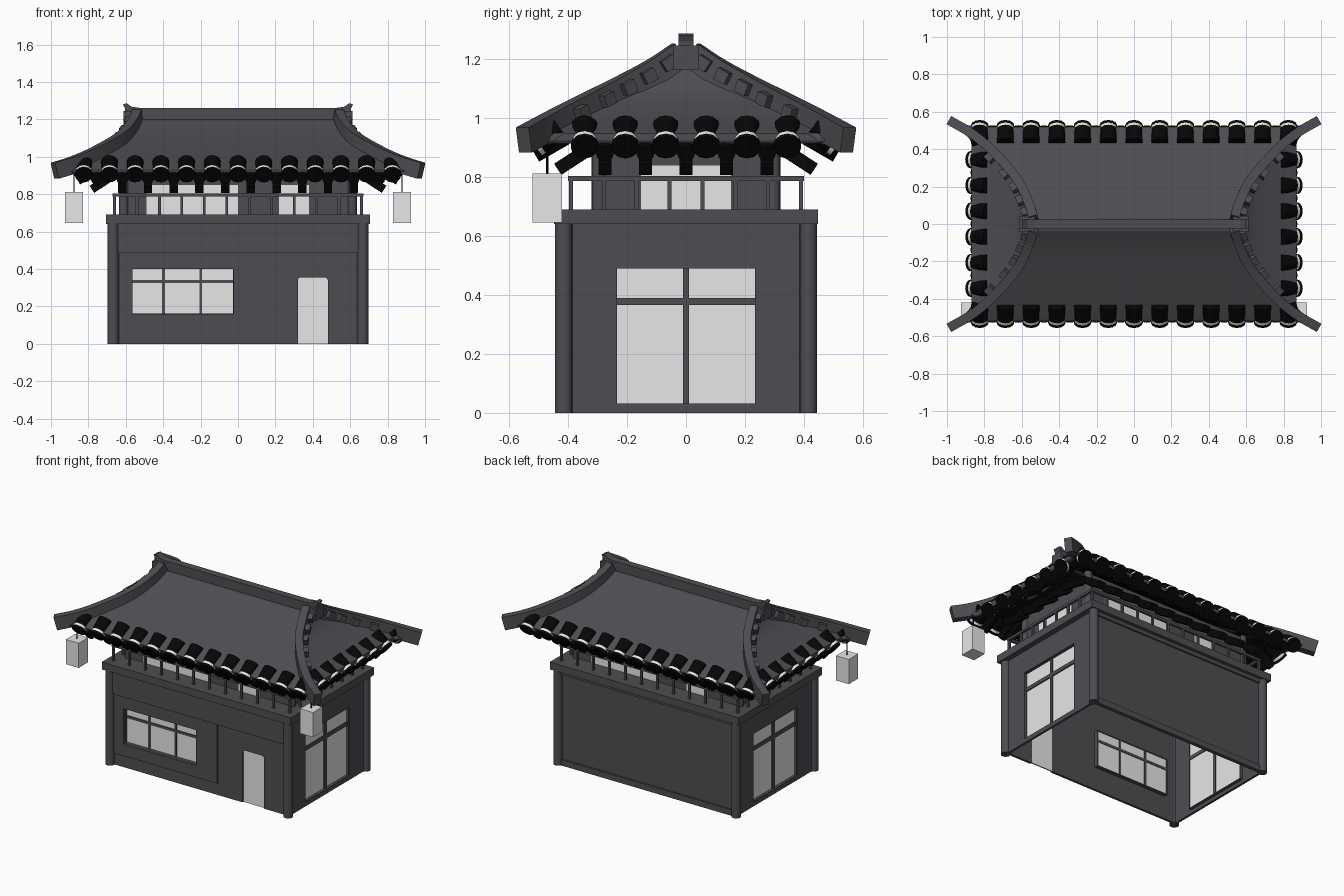
import bpy, bmesh, math
from mathutils import Matrix, Vector

if "Cube" in bpy.data.objects:
    bpy.data.objects.remove(bpy.data.objects["Cube"])


def material(name, rgb):
    m = bpy.data.materials.new(name)
    m.diffuse_color = (*rgb, 1)
    m.use_nodes = True
    m.node_tree.nodes["Principled BSDF"].inputs["Base Color"].default_value = m.diffuse_color
    return m


GREY = material("charcoal grey", (0.076, 0.073, 0.083))
BLACK = material("black tile", (0.002, 0.002, 0.002))
LIGHT = material("pale glass", (0.80, 0.80, 0.80))
T = Matrix.Translation


class Part:
    """Collects primitives into one named object."""
    def __init__(self, name, mat):
        self.name, self.mat, self.bm = name, mat, bmesh.new()

    def box(self, x0, x1, y0, y1, z0, z1):
        m = T(((x0 + x1) / 2, (y0 + y1) / 2, (z0 + z1) / 2))
        return self.cube(m, (x1 - x0, y1 - y0, z1 - z0))

    def cube(self, matrix, size):
        bmesh.ops.create_cube(self.bm, size=1, matrix=matrix @ Matrix.Diagonal((*size, 1)))
        return self

    def rod(self, a, b, r, n=12):
        a, b = Vector(a), Vector(b)
        m = T((a + b) / 2) @ (b - a).to_track_quat('Z', 'Y').to_matrix().to_4x4()
        bmesh.ops.create_cone(self.bm, cap_ends=True, segments=n, radius1=r, radius2=r,
                              depth=(b - a).length, matrix=m)
        return self

    def loft(self, rings, caps=True):
        vs = [[self.bm.verts.new(p) for p in r] for r in rings]
        n = len(vs[0])
        for a, b in zip(vs, vs[1:]):
            for i in range(n):
                self.bm.faces.new((a[i], a[(i + 1) % n], b[(i + 1) % n], b[i]))
        if caps:
            self.bm.faces.new(vs[0])
            self.bm.faces.new(vs[-1])
        return self

    def done(self, smooth=None):
        bmesh.ops.recalc_face_normals(self.bm, faces=self.bm.faces)
        me = bpy.data.meshes.new(self.name)
        self.bm.to_mesh(me)
        me.materials.append(self.mat)
        ob = bpy.data.objects.new(self.name, me)
        bpy.context.collection.objects.link(ob)
        if smooth:
            bpy.ops.object.select_all(action='DESELECT')
            ob.select_set(True)
            bpy.context.view_layer.objects.active = ob
            bpy.ops.object.shade_smooth_by_angle(angle=math.radians(smooth))
        return ob


SIGNS = [(sx, sy) for sx in (-1, 1) for sy in (-1, 1)]

# ground floor walls, built around their openings
walls = Part("ground_floor_walls", GREY)
glass = Part("window_panes", LIGHT)
bars = Part("window_bars", GREY)
F0, F1 = -0.408, -0.392
for x0, x1, hx0, hx1, hz0, hz1, gy in ((-0.67, 0.135, -0.565, -0.025, 0.16, 0.4, -0.375),
                                       (0.135, 0.67, 0.32, 0.48, 0, 0.355, -0.395)):
    walls.box(x0, hx0, F0, F1, 0, 0.65).box(hx1, x1, F0, F1, 0, 0.65)
    walls.box(hx0, hx1, F0, F1, hz1, 0.65)
    if hz0:
        walls.box(hx0, hx1, F0, F1, 0, hz0)
    glass.box(hx0, hx1, gy - 0.004, gy + 0.004, hz0, hz1)
for x in (-0.398, -0.2):
    bars.box(x - 0.007, x + 0.007, -0.385, -0.367, 0.16, 0.4)
bars.box(-0.565, -0.025, -0.385, -0.367, 0.325, 0.342)
# window reveal and rounded door corners
for x in (-0.568, -0.022):
    bars.box(x - 0.004, x + 0.004, -0.4, -0.367, 0.156, 0.404)
for z in (0.158, 0.402):
    bars.box(-0.565, -0.025, -0.4, -0.367, z - 0.003, z + 0.003)
for x, s in ((0.32, 1), (0.48, -1)):
    tri = [(x, 0.355), (x + s * 0.015, 0.355), (x + s * 0.004, 0.351), (x, 0.34)]
    bars.loft([[(u, y, z) for u, z in tri] for y in (F0, F1)])
walls.box(-0.67, 0.67, 0.4, 0.413, 0, 0.65)
for s in (-1, 1):
    def side(p, y0, y1, z0, z1, a=0.655, b=0.67):
        p.box(min(s * a, s * b), max(s * a, s * b), y0, y1, z0, z1)
    for y0, y1, z0, z1 in ((-0.41, -0.235, 0, 0.65), (0.235, 0.41, 0, 0.65),
                           (-0.235, 0.235, 0, 0.03), (-0.235, 0.235, 0.49, 0.65)):
        side(walls, y0, y1, z0, z1)
    side(glass, -0.235, 0.235, 0.03, 0.49, 0.641, 0.649)
    side(bars, -0.011, 0.011, 0.03, 0.49, 0.636, 0.657)
    side(bars, -0.235, 0.235, 0.365, 0.39, 0.636, 0.657)
    for e in (-0.238, 0.238):
        side(bars, e - 0.004, e + 0.004, 0.027, 0.493, 0.637, 0.665)
    for z in (0.028, 0.492):
        side(bars, -0.235, 0.235, z - 0.003, z + 0.003, 0.637, 0.665)
walls.done()

# raised upper band, front panel frame and back frame
trim = Part("wall_trim", GREY)
trim.box(-0.645, 0.645, -0.428, -0.4, 0.485, 0.645)
for x0, x1, z0, z1 in ((-0.645, -0.565, 0.08, 0.485), (-0.025, 0.135, 0.08, 0.485),
                       (-0.565, -0.025, 0.08, 0.16), (-0.565, -0.025, 0.4, 0.485)):
    trim.box(x0, x1, -0.416, -0.4, z0, z1)
trim.box(-0.645, 0.645, 0.405, 0.425, 0, 0.04).box(-0.645, 0.645, 0.405, 0.425, 0.615, 0.645)
trim.done()

# corner columns and balcony floor
cols = Part("corner_columns", GREY)
for sx, sy in SIGNS:
    cols.rod((sx * 0.667, sy * 0.415, 0), (sx * 0.667, sy * 0.415, 0.65), 0.03, 16)
    cols.rod((sx * 0.61, sy * 0.295, 0.69), (sx * 0.61, sy * 0.295, 0.98), 0.025, 16)
cols.done(40)
Part("balcony_floor", GREY).box(-0.707, 0.707, -0.447, 0.447, 0.64, 0.69).done()

# upper room and its windows
Part("upper_room", GREY).box(-0.62, 0.62, -0.305, 0.305, 0.68, 0.97).done()
for s in (-1, 1):
    for a, b in ((-0.49, 0), (0.22, 0.38)):
        x0, x1 = sorted((-s * a, -s * b))
        glass.box(x0, x1, s * 0.307 - 0.004, s * 0.307 + 0.004, 0.69, 0.85)
    glass.box(s * 0.622 - 0.004, s * 0.622 + 0.004, -0.155, 0.155, 0.69, 0.84)
glass.done()
bars.done()

# balcony railing
rail = Part("balcony_railing", GREY)
for s in (-1, 1):
    rail.box(-0.67, 0.67, s * 0.39 - 0.008, s * 0.39 + 0.008, 0.787, 0.803)
    rail.box(s * 0.66 - 0.008, s * 0.66 + 0.008, -0.4, 0.4, 0.787, 0.803)
    for i in range(12):
        x = -0.66 + 0.12 * i
        rail.box(x - 0.007, x + 0.007, s * 0.39 - 0.007, s * 0.39 + 0.007, 0.69, 0.79)
    for i in range(1, 7):
        y = -0.39 + 0.78 / 7 * i
        rail.box(s * 0.66 - 0.007, s * 0.66 + 0.007, y - 0.007, y + 0.007, 0.69, 0.79)
rail.done()

# curved hip line, smoothed from a few points
KEYS = [Vector(p) for p in ((0.535, 0.02, 1.215), (0.562, 0.11, 1.155), (0.625, 0.24, 1.085),
                            (0.755, 0.39, 1.01), (0.87, 0.485, 0.96), (0.98, 0.55, 0.925))]


def smooth_path(k, n=4):
    k = [2 * k[0] - k[1]] + k + [2 * k[-1] - k[-2]]
    out = []
    for a, b, c, d in zip(k, k[1:], k[2:], k[3:]):
        for t in (i / n for i in range(n)):
            out.append(0.5 * (2 * b + (c - a) * t + (2 * a - 5 * b + 4 * c - d) * t * t
                              + (3 * b - a - 3 * c + d) * t ** 3))
    return out + [k[-2]]


HIP = smooth_path(KEYS)

# roof skin: rings that follow the hips, eaves held straight, black underside
rings = []
for p in HIP[:-1]:
    x, y, z = p.x, p.y, p.z - 0.012
    ex, ey, ez = min(x, 0.868), min(y, 0.52), max(z, 0.915)
    q = [(x, y, z), (ex * 0.93, ey, ez), (-ex * 0.93, ey, ez), (-x, y, z),
         (-ex, ey * 0.85, ez), (-ex, -ey * 0.85, ez), (-x, -y, z), (-ex * 0.93, -ey, ez),
         (ex * 0.93, -ey, ez), (x, -y, z), (ex, -ey * 0.85, ez), (ex, ey * 0.85, ez)]
    rings.append(q)
skin = Part("roof_skin", GREY).loft(rings, caps=False).done(35)
skin.data.materials.append(BLACK)
if sum(f.normal.z for f in skin.data.polygons) < 0:
    skin.data.flip_normals()
sol = skin.modifiers.new("thickness", 'SOLIDIFY')
sol.thickness, sol.offset, sol.material_offset = 0.025, -1, 1

# hip ridges and the blocks beside them
hips = Part("hip_ridges", GREY)
blocks = Part("ridge_blocks", GREY)
for sx, sy in SIGNS:
    path = [Vector((p.x * sx, p.y * sy, p.z)) for p in HIP]
    sect = []
    for i, p in enumerate(path):
        d = path[min(i + 1, len(path) - 1)] - path[max(i - 1, 0)]
        w = Vector((-d.y, d.x, 0)).normalized() * 0.025
        u = w.cross(d).normalized() * 0.044
        u = u if u.z > 0 else -u
        sect.append([p + w + u, p - w + u, p - w - u, p + w - u])
    hips.loft(sect)
    for y in (0.07, 0.14, 0.215, 0.295, 0.375):
        i = min(range(len(HIP)), key=lambda k: abs(HIP[k].y - y))
        a, b = path[max(i - 1, 0)], path[i + 1]
        d = (b - a).normalized()
        p = path[i] + d * (y - HIP[i].y)
        out = Vector((sx * abs(d.y), -sy * abs(d.x), 0)).normalized()
        rot = Matrix((out, d, out.cross(d))).transposed().to_4x4()
        blocks.cube(T(p + out * 0.036 + Vector((0, 0, 0.004))) @ rot, (0.04, 0.045, 0.042))
hips.done(35)
blocks.done()

# main ridge with upturned ends
half = [(0.53, 1.262), (0.57, 1.268), (0.595, 1.286), (0.615, 1.28), (0.605, 1.26), (0.605, 1.175)]
prof = half + [(-x, z) for x, z in reversed(half)]
Part("main_ridge", GREY).loft([[(x, y, z) for x, z in prof] for y in (-0.025, 0.025)]).done()
ends = Part("ridge_end_blocks", GREY)
for s in (-1, 1):
    ends.box(s * 0.57 - 0.042, s * 0.57 + 0.042, -0.043, 0.043, 1.165, 1.245)
ends.done()

# eave tiles, pan tiles and rafters around all four sides
tiles = Part("eave_tiles", BLACK)
bands = Part("tile_bands", LIGHT)
pans = Part("pan_tiles", BLACK)
rafters = Part("rafters", BLACK)
STEP = 0.1375


def slope(side, u, out, z, back, tilt=30):
    """Point at u along an eave, then back up the slope from distance out."""
    out -= back * math.cos(math.radians(tilt))
    z += back * math.sin(math.radians(tilt))
    return Vector({0: (u, -out, z), 1: (out, u, z), 2: (-u, out, z), 3: (-out, -u, z)}[side])


for side_no in range(4):
    edge = 0.528 if side_no % 2 == 0 else 0.874
    n = 13 if side_no % 2 == 0 else 6
    for i in range(n):
        u = (i - (n - 1) / 2) * STEP
        at = lambda back: slope(side_no, u, edge, 0.9, back, 37)
        tiles.rod(at(0), at(0.016), 0.047).rod(at(0.03), at(0.12), 0.046)
        bands.rod(at(0.015), at(0.031), 0.0462)
    for i in range(n - 1):
        u = (i - (n - 2) / 2) * STEP
        pans.rod(slope(side_no, u, edge - 0.015, 0.878, 0),
                 slope(side_no, u, edge - 0.015, 0.878, 0.12), 0.03)
        if abs(u) < 0.65:
            a = slope(side_no, u, edge - 0.093, 0.826, 0, 33)
            b = slope(side_no, u, edge - 0.093, 0.826, 0.22, 33)
            m = T((a + b) / 2) @ (b - a).to_track_quat('Z', 'Y').to_matrix().to_4x4()
            rafters.cube(m, (0.045, 0.045, 0.22))
for p in (tiles, bands, pans):
    p.done(40)
rafters.done()

# two hanging lanterns at the front corners
lamps = Part("lanterns", LIGHT)
cords = Part("lantern_cords", BLACK)
for s in (-1, 1):
    x = s * 0.877
    lamps.box(x - 0.048, x + 0.048, -0.52, -0.42, 0.645, 0.812)
    cords.rod((x, -0.47, 0.81), (x, -0.47, 0.95), 0.004, 6)
lamps.done()
cords.done()
